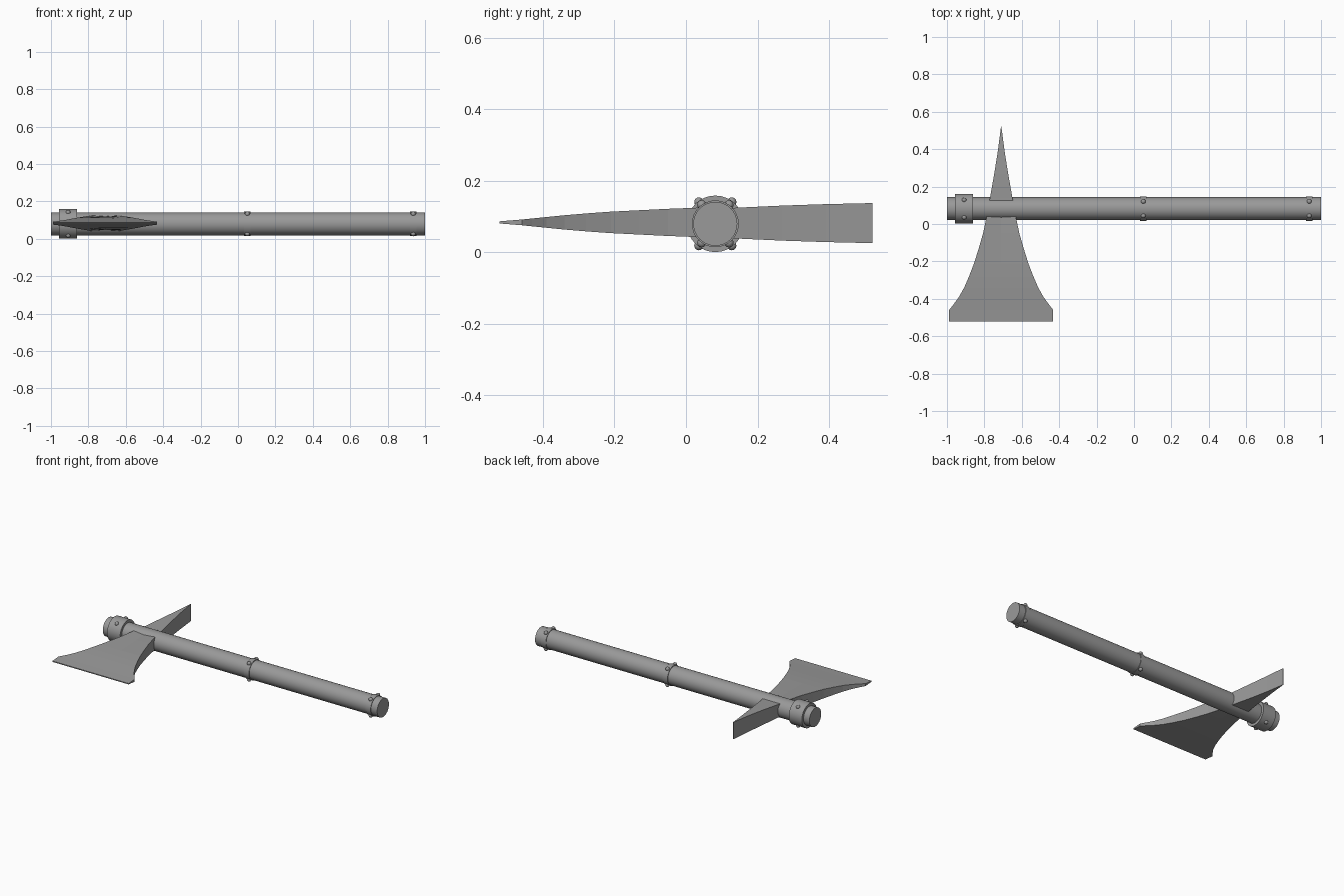
import bpy, bmesh, math

if "Cube" in bpy.data.objects:
    bpy.data.objects.remove(bpy.data.objects["Cube"])

CY, CZ = 0.082, 0.08      # handle axis
HX = -0.71                # head centre line

# Dark steel for every part
steel = bpy.data.materials.new("dark_steel")
steel.diffuse_color = (0.32, 0.32, 0.32, 1)
steel.use_nodes = True
steel.node_tree.nodes["Principled BSDF"].inputs["Base Color"].default_value = steel.diffuse_color


def finish(ob, name, smooth=True):
    ob.name = name
    ob.data.materials.append(steel)
    if smooth:
        bpy.context.view_layer.objects.active = ob
        ob.select_set(True)
        bpy.ops.object.shade_smooth_by_angle(angle=math.radians(35))
        ob.select_set(False)
    return ob


def rod(name, x0, x1, r):
    bpy.ops.mesh.primitive_cylinder_add(vertices=32, radius=r, depth=x1 - x0,
                                        location=((x0 + x1) / 2, CY, CZ),
                                        rotation=(0, math.pi / 2, 0))
    return finish(bpy.context.object, name)


def rivets(name, x, dy, dz, r):
    for i, (sy, sz) in enumerate([(1, 1), (1, -1), (-1, 1), (-1, -1)]):
        bpy.ops.mesh.primitive_uv_sphere_add(segments=12, ring_count=8, radius=r,
                                             location=(x, CY + sy * dy, CZ + sz * dz))
        finish(bpy.context.object, f"{name}_{i + 1}")


def loft(name, stations, cz):
    """Skin six-sided sections: (y, half width, edge half height, middle half height)."""
    bm = bmesh.new()
    rings = []
    for y, w, h, m in stations:
        pts = [(-w, -h), (0, -m), (w, -h), (w, h), (0, m), (-w, h)]
        rings.append([bm.verts.new((HX + px, y, cz + pz)) for px, pz in pts])
    for a, b in zip(rings, rings[1:]):
        for i in range(6):
            j = (i + 1) % 6
            bm.faces.new((a[i], a[j], b[j], b[i]))
    bm.faces.new(rings[0])
    bm.faces.new(rings[-1])
    bmesh.ops.recalc_face_normals(bm, faces=bm.faces)
    me = bpy.data.meshes.new(name)
    bm.to_mesh(me)
    bm.free()
    ob = bpy.data.objects.new(name, me)
    bpy.context.collection.objects.link(ob)
    return finish(ob, name, False)


# Handle, head collar and thin grip bands
rod("handle", -1.0, 1.0, 0.0615)
rod("head_collar", -0.957, -0.862, 0.079)
rivets("collar_rivet", -0.908, 0.046, 0.061, 0.013)
for label, x in (("middle", 0.05), ("end", 0.937)):
    rod(label + "_band", x - 0.018, x + 0.018, 0.0655)
    rivets(label + "_band_rivet", x, 0.038, 0.053, 0.013)

# Flared blade, thinning towards the cutting edge
loft("blade", [
    (0.08, 0.071, 0.043, 0.038),
    (0.03, 0.080, 0.041, 0.036),
    (-0.05, 0.097, 0.038, 0.035),
    (-0.13, 0.120, 0.034, 0.032),
    (-0.21, 0.145, 0.030, 0.029),
    (-0.28, 0.172, 0.025, 0.025),
    (-0.34, 0.198, 0.020, 0.020),
    (-0.39, 0.226, 0.015, 0.015),
    (-0.43, 0.255, 0.011, 0.011),
    (-0.459, 0.278, 0.008, 0.008),
    (-0.521, 0.278, 0.003, 0.003)], 0.084)

# Back spike: narrows sideways to a tall vertical edge
loft("back_spike", [
    (0.09, 0.070, 0.041, 0.041),
    (0.14, 0.060, 0.043, 0.043),
    (0.27, 0.037, 0.049, 0.049),
    (0.39, 0.018, 0.053, 0.053),
    (0.521, 0.001, 0.056, 0.056)], 0.082)
